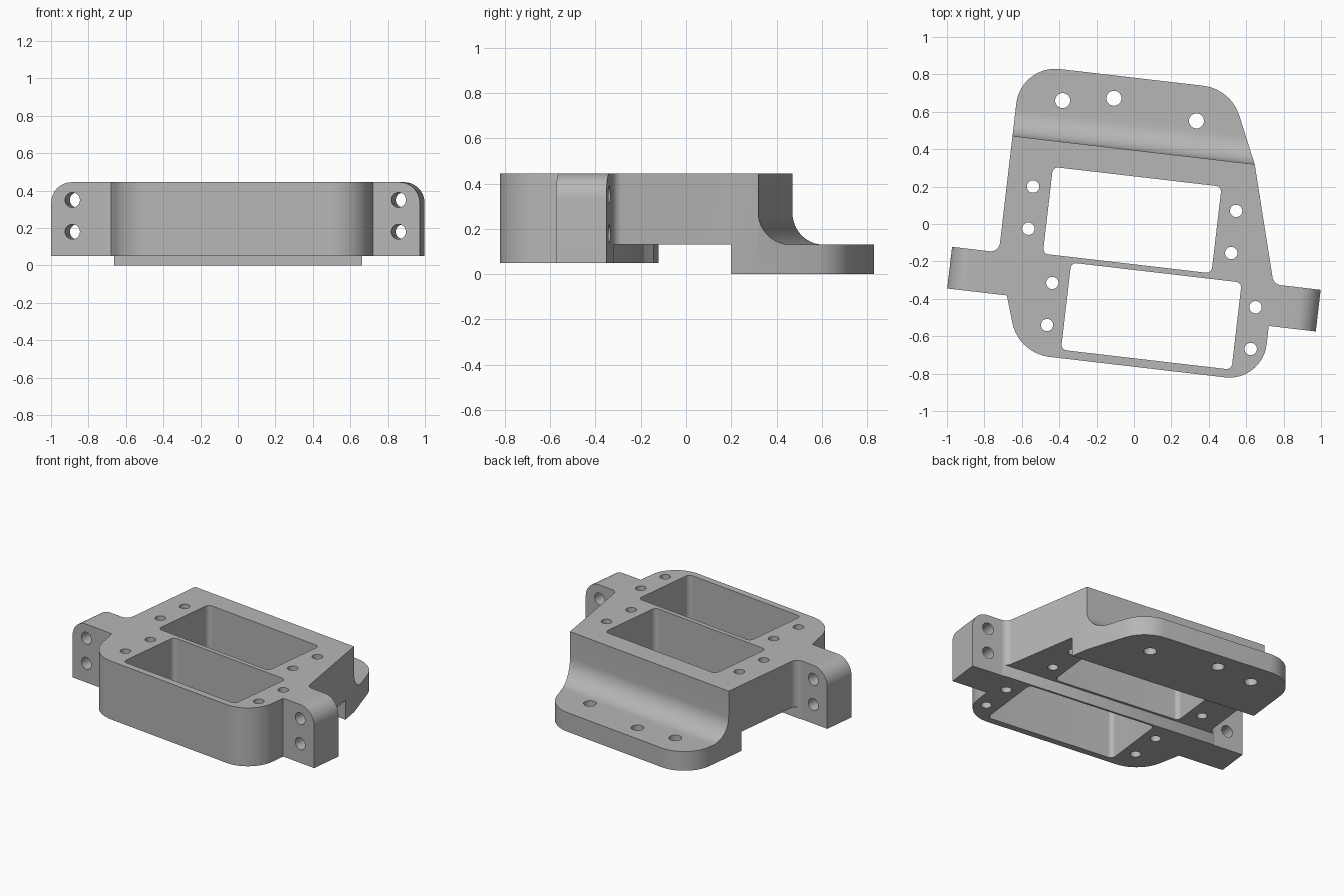
import bpy, bmesh
from math import radians, tan, pi, ceil
from mathutils import Vector, Matrix

cube = bpy.data.objects.get("Cube")
if cube:
    bpy.data.objects.remove(cube, do_unlink=True)

TOP, BASE, STEP = 0.445, 0.05, 0.13

gray = bpy.data.materials.new("plain gray")
gray.use_nodes = True
COLOR = (0.47, 0.47, 0.47, 1)
gray.diffuse_color = COLOR
gray.node_tree.nodes["Principled BSDF"].inputs["Base Color"].default_value = COLOR


def rounded(corners):
    """Closed outline from (a, b, radius) corners."""
    out = []
    for i, (a, b, r) in enumerate(corners):
        p = Vector((a, b))
        if not r:
            out.append(p)
            continue
        d1 = (Vector(corners[i - 1][:2]) - p).normalized()
        d2 = (Vector(corners[(i + 1) % len(corners)][:2]) - p).normalized()
        ang = d1.angle(d2)
        start = p + d1 * (r / tan(ang / 2))
        centre = p + (d1 + d2).normalized() * (r / tan(ang / 2) ** 2 + r * r) ** 0
        centre = p + (d1 + d2).normalized() * ((r / tan(ang / 2)) ** 2 + r * r) ** 0.5
        sweep = (pi - ang) * (1 if d1.x * d2.y - d1.y * d2.x < 0 else -1)
        n = max(4, ceil(abs(sweep) / radians(7)))
        out += [centre + Matrix.Rotation(sweep * k / n, 2) @ (start - centre)
                for k in range(n + 1)]
    return out


def prism(name, outline, axis, lo, hi):
    """Extrude an outline along an axis."""
    place = {"x": lambda p, t: (t, p.x, p.y),
             "y": lambda p, t: (p.x, t, p.y),
             "z": lambda p, t: (p.x, p.y, t)}[axis]
    bm = bmesh.new()
    ends = [[bm.verts.new(place(p, t)) for p in outline] for t in (lo, hi)]
    for ring in ends:
        bm.faces.new(ring)
    for i in range(len(outline)):
        bm.faces.new((ends[0][i - 1], ends[0][i], ends[1][i], ends[1][i - 1]))
    bmesh.ops.recalc_face_normals(bm, faces=bm.faces)
    mesh = bpy.data.meshes.new(name)
    bm.to_mesh(mesh)
    bm.free()
    mesh.materials.append(gray)
    ob = bpy.data.objects.new(name, mesh)
    bpy.context.collection.objects.link(ob)
    return ob


def combine(ob, tool, operation):
    """Apply one boolean and discard its helper."""
    tool.hide_render = True
    mod = ob.modifiers.new("boolean", "BOOLEAN")
    mod.operation, mod.solver, mod.object = operation, "EXACT", tool
    graph = bpy.context.evaluated_depsgraph_get()
    mesh = bpy.data.meshes.new_from_object(ob.evaluated_get(graph))
    ob.modifiers.clear()
    ob.data = mesh
    bpy.data.objects.remove(tool, do_unlink=True)


def box(a0, b0, a1, b1, r):
    return rounded([(a0, b0, r), (a1, b0, r), (a1, b1, r), (a0, b1, r)])


def hole(a, b, r, axis, lo, hi):
    rim = [Vector((a, b)) + Matrix.Rotation(2 * pi * k / 32, 2) @ Vector((r, 0))
           for k in range(32)]
    combine(bracket, prism("hole_cutter", rim, axis, lo, hi), "DIFFERENCE")


# Plan outline with both side ears
bracket = prism("mounting_bracket", rounded([
    (-0.534, -0.758, 0.23), (0.779, -0.758, 0.2), (0.779, -0.458, 0),
    (1.1, -0.458, 0), (1.1, -0.234, 0), (0.779, -0.234, 0.05),
    (0.604, 0.392, 0), (0.431, 0.777, 0.23), (-0.7, 0.777, 0.21),
    (-0.7, -0.234, 0.05), (-1.1, -0.234, 0), (-1.1, -0.458, 0),
    (-0.631, -0.458, 0)]), "z", -0.1, 0.6)

# Side profile: raised body, stepped underside, rear foot with fillet
combine(bracket, prism("side_profile", rounded([
    (-0.9, BASE, 0), (-0.23, BASE, 0), (-0.23, STEP, 0), (0.275, STEP, 0),
    (0.275, 0, 0), (0.9, 0, 0), (0.9, STEP, 0), (0.392, STEP, 0.14),
    (0.392, TOP, 0), (-0.9, TOP, 0)]), "x", -1.5, 1.5), "INTERSECT")

# Front profile: rounded upper corners of the ears
combine(bracket, prism("front_profile", rounded([
    (-0.952, -0.2, 0), (1.032, -0.2, 0), (1.032, 0.5, 0), (1.032, TOP, 0)][:2] + [
    (1.032, TOP, 0.11), (-0.952, TOP, 0.11)]), "y", -1.2, 1.2), "INTERSECT")

# Two rectangular pockets
for pocket in ((-0.466, -0.214, 0.442, 0.253), (-0.31, -0.713, 0.608, -0.244)):
    combine(bracket, prism("pocket_cutter", box(*pocket, 0.03), "z", -0.2, 0.7),
            "DIFFERENCE")

# Vertical screw holes, given in the turned placement
TURN = Matrix.Rotation(radians(6.65), 2)
body_holes = [(-0.54, 0.2), (-0.565, -0.025), (-0.437, -0.315), (-0.465, -0.54),
              (0.546, 0.07), (0.52, -0.155), (0.65, -0.445), (0.624, -0.668)]
foot_holes = [(-0.382, 0.66), (-0.107, 0.672), (0.334, 0.551)]
for spots, radius in ((body_holes, 0.033), (foot_holes, 0.04)):
    for spot in spots:
        p = TURN @ Vector(spot)
        hole(p.x, p.y, radius, "z", -0.2, 0.7)

# Horizontal screw holes through the ears
for u in (-0.838, 0.918):
    for z in (0.18, 0.35):
        hole(u, z, 0.04, "y", -0.6, -0.1)

# Turn into place and smooth the curved faces
bracket.rotation_euler.z = radians(-6.65)
bpy.ops.object.select_all(action="DESELECT")
bracket.select_set(True)
bpy.context.view_layer.objects.active = bracket
bpy.ops.object.shade_smooth_by_angle(angle=radians(25))
